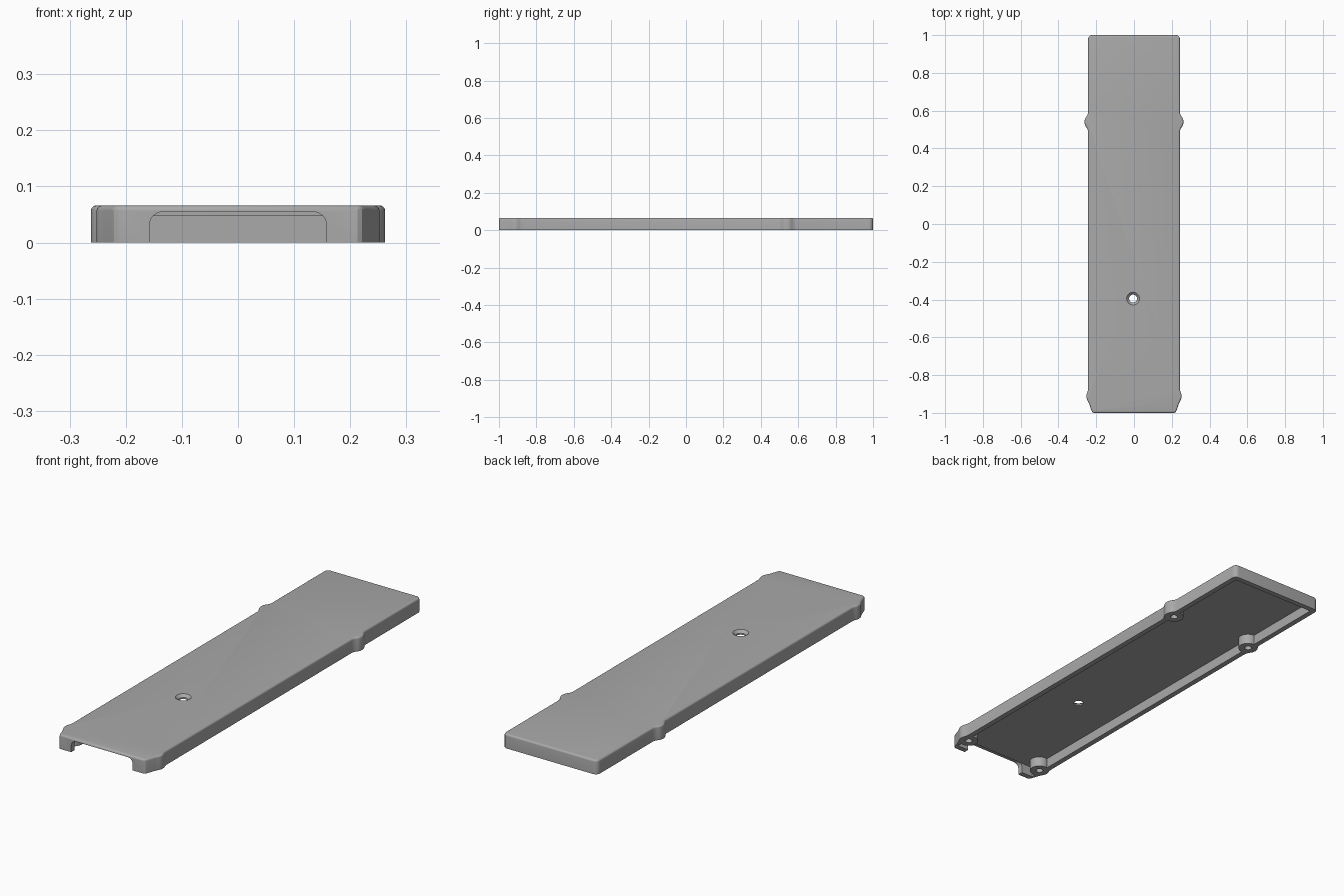
import bpy
import bmesh
from math import sin, cos, radians

if "Cube" in bpy.data.objects:
    bpy.data.objects.remove(bpy.data.objects["Cube"])

HEIGHT, CEILING, WALL = 0.066, 0.047, 0.025
HALF_W = 0.243
MID_BOSS, FRONT_BOSS = (0.218, 0.54), (0.208, -0.912)
BOSS_R = 0.044

grey = bpy.data.materials.new("Plastic grey")
grey.use_nodes = True
GREY = (0.4, 0.4, 0.4, 1)
grey.diffuse_color = GREY
grey.node_tree.nodes["Principled BSDF"].inputs["Base Color"].default_value = GREY


def arc(cx, cy, r, start, end, steps):
    angles = [radians(start + (end - start) * i / steps) for i in range(steps + 1)]
    return [(cx + r * cos(a), cy + r * sin(a)) for a in angles]


def make_object(name, bm):
    bmesh.ops.recalc_face_normals(bm, faces=bm.faces)
    mesh = bpy.data.meshes.new(name)
    bm.to_mesh(mesh)
    bm.free()
    mesh.materials.append(grey)
    obj = bpy.data.objects.new(name, mesh)
    bpy.context.collection.objects.link(obj)
    return obj


def prism(name, outline, low, high, upright=False, round_top=0):
    """Extrude an outline along z, or along y when upright."""
    bm = bmesh.new()
    place = (lambda u, v: (u, low, v)) if upright else (lambda u, v: (u, v, low))
    face = bm.faces.new([bm.verts.new(place(u, v)) for u, v in outline])
    out = bmesh.ops.extrude_face_region(bm, geom=[face])["geom"]
    moved = [v for v in out if isinstance(v, bmesh.types.BMVert)]
    offset = (0, high - low, 0) if upright else (0, 0, high - low)
    bmesh.ops.translate(bm, vec=offset, verts=moved)
    if round_top:
        rim = [e for e in bm.edges if all(v.co.z > high - 1e-5 for v in e.verts)]
        bmesh.ops.bevel(bm, geom=rim, offset=round_top, segments=4, profile=0.5,
                        affect='EDGES')
    return make_object(name, bm)


def cylinder(name, x, y, low, high, r_low, r_high=None):
    bm = bmesh.new()
    bmesh.ops.create_cone(bm, cap_ends=True, segments=40, radius1=r_low,
                          radius2=r_low if r_high is None else r_high, depth=high - low)
    bmesh.ops.translate(bm, vec=(x, y, (low + high) / 2), verts=bm.verts)
    return make_object(name, bm)


def combine(target, tool, operation):
    mod = target.modifiers.new(operation.title(), 'BOOLEAN')
    mod.operation, mod.object, mod.solver = operation, tool, 'EXACT'
    bpy.context.view_layer.objects.active = target
    bpy.ops.object.modifier_apply(modifier=mod.name)
    bpy.data.objects.remove(tool)


# Outer outline: tapered front, screw bulges and rounded back corners
half = [(0.213, -1), (0.221, -0.995), (0.226, -0.985), (0.237, -0.952)]
half += arc(*FRONT_BOSS, BOSS_R, -30, 30, 8)
half += [(0.2445, -0.882), (HALF_W, -0.872), (HALF_W, 0.49), (0.246, 0.502)]
half += arc(*MID_BOSS, BOSS_R, -42, 42, 10)
half += [(0.246, 0.578), (HALF_W, 0.59)]
half += arc(HALF_W - 0.022, 1 - 0.022, 0.022, 0, 90, 6)
outline = half + [(-x, y) for x, y in reversed(half)]
cover = prism("cover", outline, 0, HEIGHT, round_top=0.009)

# Hollow underside
inner_x, inner_y = HALF_W - WALL, 1 - WALL
rect = [(-inner_x, -inner_y), (inner_x, -inner_y), (inner_x, inner_y), (-inner_x, inner_y)]
combine(cover, prism("cavity", rect, -0.1, CEILING), 'DIFFERENCE')

# Screw bosses with blind holes
for side in (-1, 1):
    for x, y in (MID_BOSS, FRONT_BOSS):
        combine(cover, cylinder("boss", side * x, y, 0, 0.052, BOSS_R - 0.001), 'UNION')
        combine(cover, cylinder("boss_hole", side * x, y, -0.1, 0.045, 0.016), 'DIFFERENCE')

# Round-cornered opening in the front wall
side_arc = arc(0.133, 0.03, 0.025, 0, 90, 8)
arch = [(0.158, -0.1)] + side_arc
arch += [(-x, z) for x, z in reversed(arch)]
combine(cover, prism("front_opening", arch, -1.1, -inner_y, upright=True), 'DIFFERENCE')

# Countersunk hole through the top
combine(cover, cylinder("through_hole", -0.005, -0.395, -0.1, 0.2, 0.021), 'DIFFERENCE')
combine(cover, cylinder("countersink", -0.005, -0.395, 0.052, 0.068, 0.019, 0.036), 'DIFFERENCE')

bpy.ops.object.select_all(action='DESELECT')
cover.select_set(True)
bpy.context.view_layer.objects.active = cover
bpy.ops.object.shade_smooth_by_angle(angle=radians(30))
